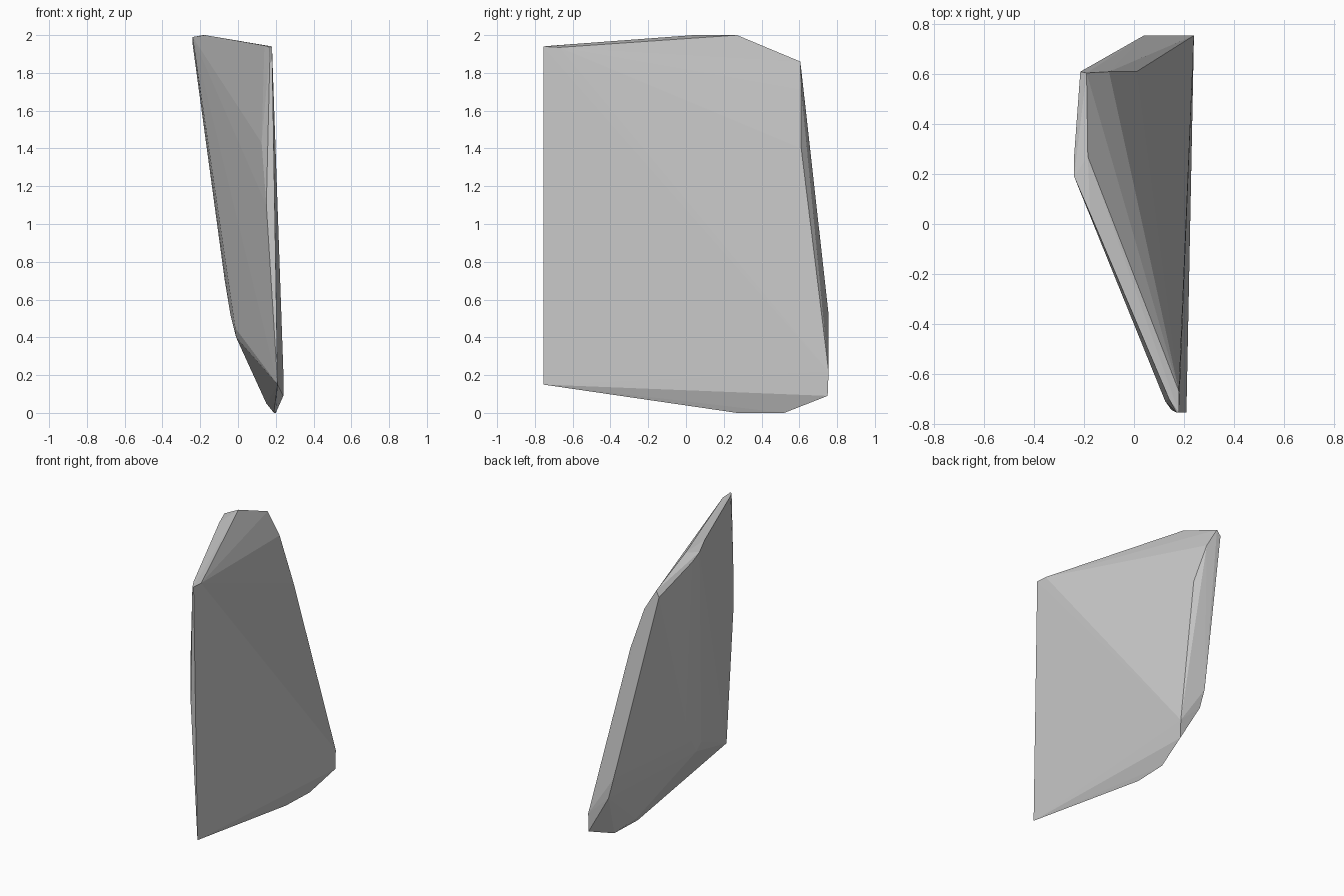
import bpy
import bmesh

# Remove the default cube only
default_cube = bpy.data.objects.get("Cube")
if default_cube:
    bpy.data.objects.remove(default_cube, do_unlink=True)


def make_material(name, colour):
    material = bpy.data.materials.new(name)
    material.use_nodes = True
    material.diffuse_color = colour
    material.node_tree.nodes["Principled BSDF"].inputs["Base Color"].default_value = colour
    return material


def make_hull(name, corner_groups, material):
    """Wrap a convex, flat-faced stone skin around groups of corners."""
    bm = bmesh.new()
    for group in corner_groups:
        for corner in group:
            bm.verts.new(corner)
    result = bmesh.ops.convex_hull(bm, input=bm.verts[:])
    unused = {v for v in result["geom_interior"] if isinstance(v, bmesh.types.BMVert)}
    bmesh.ops.delete(bm, geom=list(unused), context="VERTS")
    bmesh.ops.recalc_face_normals(bm, faces=bm.faces[:])
    mesh = bpy.data.meshes.new(name)
    bm.to_mesh(mesh)
    bm.free()
    mesh.materials.append(material)
    obj = bpy.data.objects.new(name, mesh)
    bpy.context.collection.objects.link(obj)
    return obj


# Narrow chipped edge at the front
front_edge = [
    (.18, -.755, 1.94), (.17, -.755, 1.935), (.18, -.67, 1.935),
    (.14, -.7, 1.945), (.125, -.71, 1.43), (.15, -.745, 1.1), (.21, -.755, .15),
]

# Thin sloping ridge along the top
top_ridge = [
    (-.24, .19, 1.99), (-.24, .27, 1.95), (-.185, .27, 2), (-.175, .04, 2),
    (-.19, .605, 1.86), (-.215, .61, 1.82),
]

# Broken back edge, widening toward the ground
back_edge = [
    (-.1, .61, 1.71), (.01, .61, 1.4), (.24, .755, .22),
    (.24, .75, .09), (.04, .755, .52), (.08, .755, .37),
]

# Worn underside and the swelling of the rough side
underside = [(.2, .52, 0), (.19, .27, 0), (.15, .35, .05)]
rough_side = [(-.07, .1, .7), (-.04, 0, .52), (-.015, -.15, .45), (-.01, -.1, .4)]

stone = make_material("stone_grey", (.58, .58, .58, 1))
make_hull("rock_slab", [front_edge, top_ridge, back_edge, underside, rough_side], stone)
